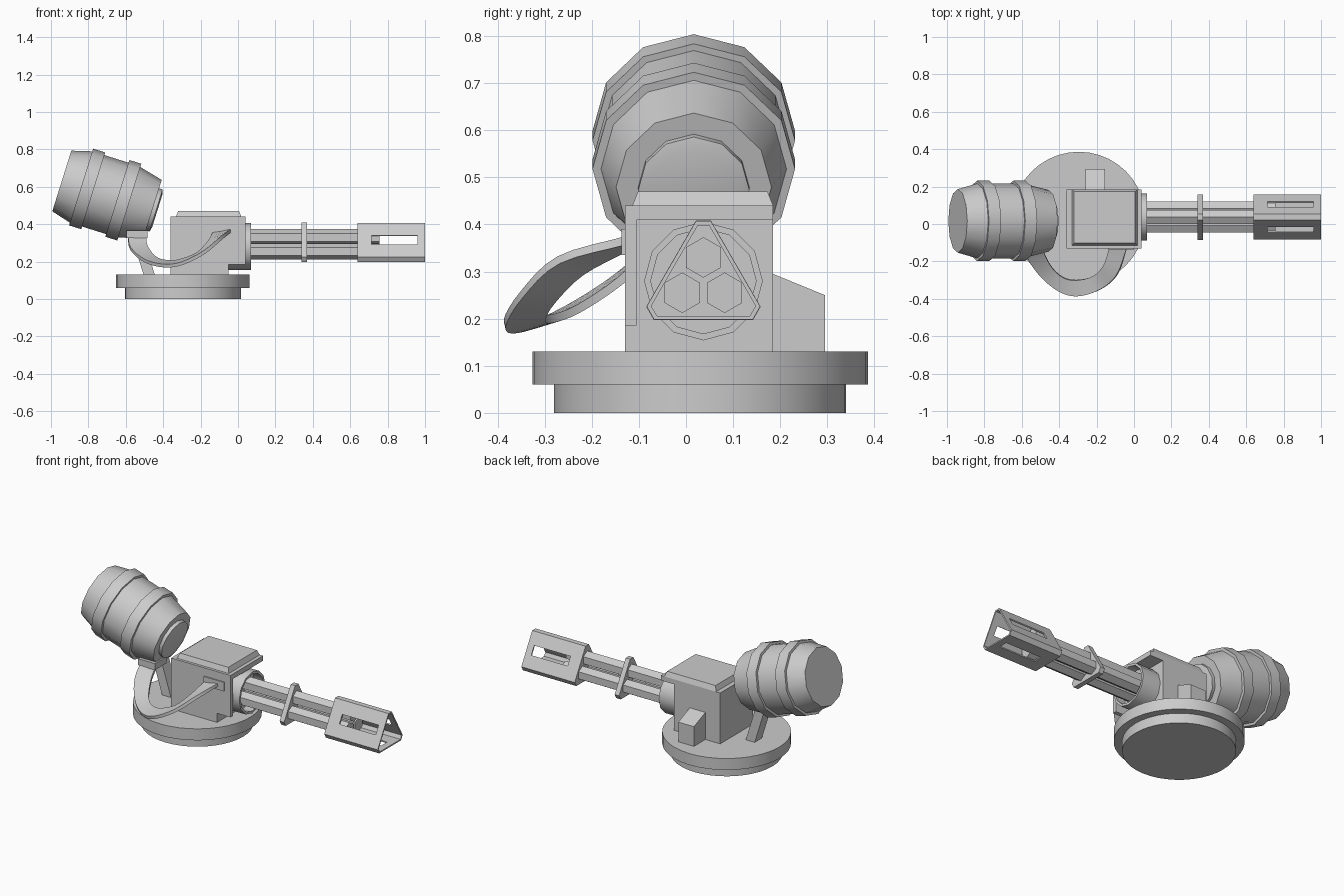
import bpy, bmesh
from math import sin, cos, pi, radians
from mathutils import Vector

if "Cube" in bpy.data.objects:
    bpy.data.objects.remove(bpy.data.objects["Cube"])


def finish(name, bm, smooth=None):
    bmesh.ops.recalc_face_normals(bm, faces=bm.faces)
    me = bpy.data.meshes.new(name)
    bm.to_mesh(me)
    bm.free()
    ob = bpy.data.objects.new(name, me)
    bpy.context.collection.objects.link(ob)
    if smooth:
        bpy.ops.object.select_all(action='DESELECT')
        ob.select_set(True)
        bpy.context.view_layer.objects.active = ob
        bpy.ops.object.shade_smooth_by_angle(angle=radians(smooth))
    return ob


def loft(name, rings, smooth=None, caps=True):
    """Skin closed rings of points, with end caps."""
    bm = bmesh.new()
    vs = [[bm.verts.new(p) for p in r] for r in rings]
    n = len(rings[0])
    for a, b in zip(vs, vs[1:]):
        for i in range(n):
            j = (i + 1) % n
            bm.faces.new((a[i], a[j], b[j], b[i]))
    if caps:
        bm.faces.new(vs[0])
        bm.faces.new(vs[-1])
    return finish(name, bm, smooth)


def prism(name, pts, axis, lo, hi):
    """x: pts are (y, z); y: pts are (x, z)."""
    put = {'x': lambda p, t: (t, p[0], p[1]), 'y': lambda p, t: (p[0], t, p[1])}[axis]
    return loft(name, [[put(p, t) for p in pts] for t in (lo, hi)])


def box(name, x0, x1, y0, y1, z0, z1):
    return prism(name, [(y0, z0), (y1, z0), (y1, z1), (y0, z1)], 'x', x0, x1)


def lathe(name, origin, tilt, profile, sides, smooth=40):
    """Turn (distance, radius) pairs about an axis pitched down from +x."""
    t = radians(tilt)
    o, d, u, s = Vector(origin), Vector((cos(t), 0, -sin(t))), Vector((sin(t), 0, cos(t))), Vector((0, 1, 0))
    ang = [2 * pi * i / sides for i in range(sides)]
    return loft(name, [[o + d * l + (u * cos(a) + s * sin(a)) * r for a in ang] for l, r in profile], smooth)


# round base
lathe("base", (-.295, .03, 0), -90, [(0, .31), (.06, .31), (.06, .356), (.13, .356)], 40)

# housing with front hood, lid and side box
box("housing", -.36, -.05, -.13, .185, .13, .44)
prism("housing_hood", [(-.13, .185), (-.105, .185), (-.105, .41), (.185, .41), (.185, .44), (-.13, .44)],
      'x', -.05, .04)
lid = lambda e, z: [(-.332 + e, -.114 + e, z), (.018 - e, -.114 + e, z), (.018 - e, .185 - e, z), (-.332 + e, .185 - e, z)]
loft("lid", [lid(0, .44), lid(.012, .47)])
prism("side_box", [(.18, .13), (.295, .13), (.295, .25), (.18, .297)], 'x', -.26, -.155)

# rotor collar and barrels
CY, CZ = .037, .277
lathe("rotor_collar", (-.05, CY, .28), 0, [(0, .126), (.12, .126), (.12, .112), (.06, .112), (.06, .04)], 12)
for i in range(3):
    a = pi / 2 + i * 2 * pi / 3
    y, z = CY + .052 * cos(a), .28 + .05 * sin(a)
    prism("barrel_%d" % i, [(y + .043 * sin(k * pi / 3), z + .043 * cos(k * pi / 3)) for k in range(6)],
          'x', -.02, .757)


# blunt-cornered triangle outline shared by clamp and muzzle shroud
def tri(w, h):
    pts = []
    for i in range(3):
        a = i * 2 * pi / 3
        for s in (w, -w):
            pts.append((CY + s * cos(a) - h * sin(a), CZ + s * sin(a) + h * cos(a)))
    return pts


prism("barrel_clamp", tri(.016, .131), 'x', .34, .37)
shroud = prism("muzzle_shroud", tri(.016, .13), 'x', .64, 1.0)
cutters = [prism("cut_bore", tri(.012, .121), 'x', .66, 1.1)]
for i in range(3):
    a = pi / 6 + i * 2 * pi / 3
    n, t = (cos(a), sin(a)), (-sin(a), cos(a))
    pts = [(CY + n[0] * r + t[0] * w, CZ + n[1] * r + t[1] * w)
           for r, w in ((.05, -.028), (.12, -.028), (.12, .028), (.05, .028))]
    cutters.append(prism("cut_slot", pts, 'x', .715, .96))
for c in cutters:
    m = shroud.modifiers.new("cut", 'BOOLEAN')
    m.operation, m.object, m.solver = 'DIFFERENCE', c, 'EXACT'
    c.hide_render = True
    c.hide_set(True)

# tilted drum with two hoops and stepped end boss
lathe("ammo_drum", (-.942, .0165, .631), 17.4,
      [(0, .17), (.108, .2), (.108, .215), (.176, .215), (.176, .2), (.311, .2), (.311, .215),
       (.378, .215), (.378, .197), (.508, .165), (.508, .118), (.528, .118), (.535, .092)], 12)

# drum strut
prism("drum_strut", [(-.58, .37), (-.52, .37), (-.445, .13), (-.505, .13)], 'y', -.01, .06)

# feed belt: outer and inner edges, smoothed and thickened
outer = [(-.59, -.07, .35), (-.575, -.17, .27), (-.50, -.28, .205), (-.40, -.36, .178), (-.30, -.385, .19),
         (-.18, -.35, .25), (-.09, -.27, .325), (-.035, -.12, .368)]
inner = [(-.49, -.07, .35), (-.485, -.14, .28), (-.44, -.23, .22), (-.38, -.285, .20), (-.31, -.30, .205),
         (-.22, -.28, .24), (-.16, -.22, .30), (-.13, -.12, .355)]


def curve(pts, steps=4):
    p = [Vector(q) for q in pts]
    p = [p[0] * 2 - p[1]] + p + [p[-1] * 2 - p[-2]]
    out = []
    for a, b, c, d in zip(p, p[1:], p[2:], p[3:]):
        for k in range(steps):
            t = k / steps
            out.append(.5 * (2 * b + (c - a) * t + (2 * a - 5 * b + 4 * c - d) * t**2 + (3 * b - a - 3 * c + d) * t**3))
    return out + [p[-2]]


rings = []
po, pi_ = curve(outer), curve(inner)
for i, (o, n) in enumerate(zip(po, pi_)):
    j, k = max(i - 1, 0), min(i + 1, len(po) - 1)
    up = (po[k] + pi_[k] - po[j] - pi_[j]).cross(o - n).normalized() * .009
    rings.append([o + up, n + up, n - up, o - up])
loft("feed_belt", rings, 40)
box("belt_mount", -.597, -.483, -.11, .0, .325, .365)
box("belt_socket", -.135, 0, -.137, -.12, .335, .39)
